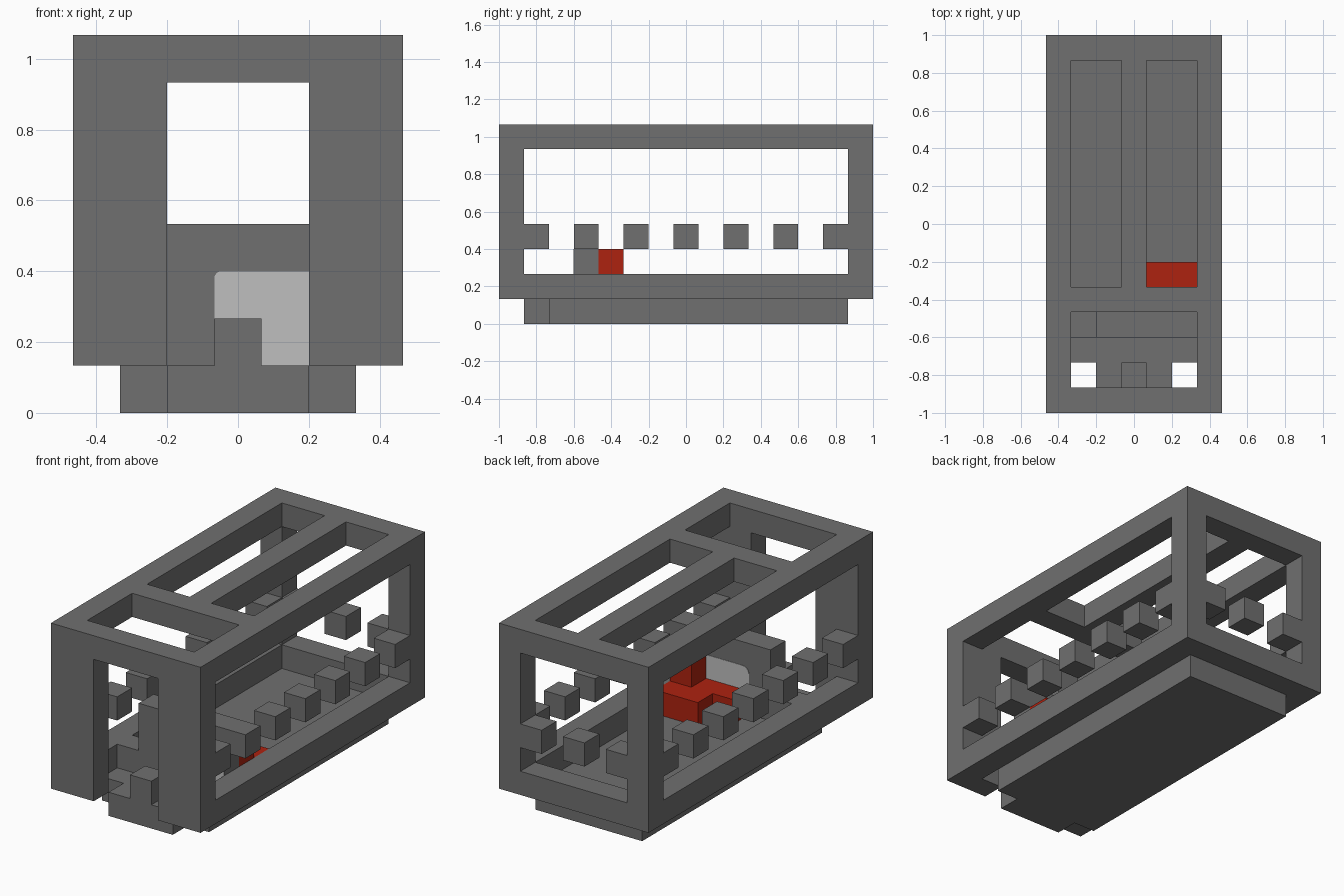
import bpy, bmesh, math
from itertools import product
from mathutils import Vector

cube = bpy.data.objects.get("Cube")
if cube:
    bpy.data.objects.remove(cube, do_unlink=True)

U = 2 / 15  # size of one building block


def material(name, rgb):
    m = bpy.data.materials.new(name)
    m.use_nodes = True
    m.diffuse_color = (*rgb, 1)
    bsdf = next(n for n in m.node_tree.nodes if n.type == 'BSDF_PRINCIPLED')
    bsdf.inputs["Base Color"].default_value = (*rgb, 1)
    bsdf.inputs["Roughness"].default_value = 0.8
    return m


GREY = material("dark grey", (0.16, 0.16, 0.16))
LIGHT = material("light grey", (0.52, 0.52, 0.52))
RED = material("red", (0.42, 0.016, 0.005))


def finish(bm, name, mat):
    bmesh.ops.recalc_face_normals(bm, faces=bm.faces)
    mesh = bpy.data.meshes.new(name)
    bm.to_mesh(mesh)
    bm.free()
    mesh.materials.append(mat)
    obj = bpy.data.objects.new(name, mesh)
    bpy.context.collection.objects.link(obj)
    return obj


def box(x0, x1, y0, y1, z0, z1):
    """Blocks with centres in the given inclusive ranges."""
    return set(product(range(x0, x1 + 1), range(y0, y1 + 1), range(z0, z1 + 1)))


def solid(name, cells, mat):
    """Skin a set of blocks with outer faces only."""
    bm = bmesh.new()
    verts = {}
    for cell in cells:
        for axis, side in product(range(3), (-1, 1)):
            step = [0, 0, 0]
            step[axis] = side
            if tuple(c + s for c, s in zip(cell, step)) in cells:
                continue
            n = Vector(step) * 0.5
            a, b = Vector((0, 0, 0)), Vector((0, 0, 0))
            a[(axis + 1) % 3] = 0.5
            b[(axis + 2) % 3] = 0.5 * side
            mid = Vector(cell) + Vector((0, 0, 0.5)) + n
            loop = []
            for p in (mid - a - b, mid + a - b, mid + a + b, mid - a + b):
                key = tuple(round(v * 2) for v in p)
                if key not in verts:
                    verts[key] = bm.verts.new(p * U)
                loop.append(verts[key])
            bm.faces.new(loop)
    return finish(bm, name, mat)


# Outer frame: hollow shell with window, door and roof openings cut away
frame = box(-3, 3, -7, 7, 1, 7)
frame -= box(-2, 2, -6, 6, 1, 6)     # interior
frame -= box(-3, 3, -6, 6, 2, 6)     # side windows
frame -= box(-2, 2, 7, 7, 2, 6)      # back window
frame -= box(-1, 1, -7, -7, 1, 6)    # front doorway
frame -= box(-2, 2, -6, -4, 7, 7)    # front roof opening
for x in (-2, 1):
    frame -= box(x, x + 1, -2, 6, 7, 7)  # long roof slots
# Row of spaced blocks along the sides and the back
for y in range(-6, 7, 2):
    frame |= {(-3, y, 3), (3, y, 3)}
for x in (-2, 0, 2):
    frame.add((x, 7, 3))
solid("frame", frame, GREY)

# Floor with notched front corners
solid("floor", box(-2, 2, -5, 6, 0, 0) | box(-1, 1, -6, -6, 0, 0), GREY)

# Front step, partition and its low side block
solid("front_step", box(0, 0, -6, -6, 1, 1), GREY)
solid("partition", box(-1, 2, -4, -4, 1, 3) | box(-2, -2, -4, -4, 1, 1), GREY)

# Red stepped seat behind the partition
seat = box(0, 2, -3, -3, 1, 1) | box(1, 2, -2, -2, 1, 1) | {(2, -3, 2)}
solid("seat", seat, RED)


def panel(name, y, z0, radius):
    """Thin panel with one rounded upper corner."""
    left, right, top = -0.5 * U, 2.5 * U, 3 * U
    pts = [(left, z0), (right, z0), (right, top)]
    for i in range(7):
        t = math.pi / 2 * (1 + i / 6)
        pts.append((left + radius + radius * math.cos(t),
                    top - radius + radius * math.sin(t)))
    bm = bmesh.new()
    face = bm.faces.new([bm.verts.new((x, y - 0.002, z)) for x, z in pts])
    new = bmesh.ops.extrude_face_region(bm, geom=[face])["geom"]
    bmesh.ops.translate(bm, vec=(0, 0.004, 0),
                        verts=[v for v in new if isinstance(v, bmesh.types.BMVert)])
    finish(bm, name, LIGHT)


panel("front_panel", -4.5 * U, U, 0.02)
panel("back_panel", -3.5 * U, 2 * U, 0.04)
